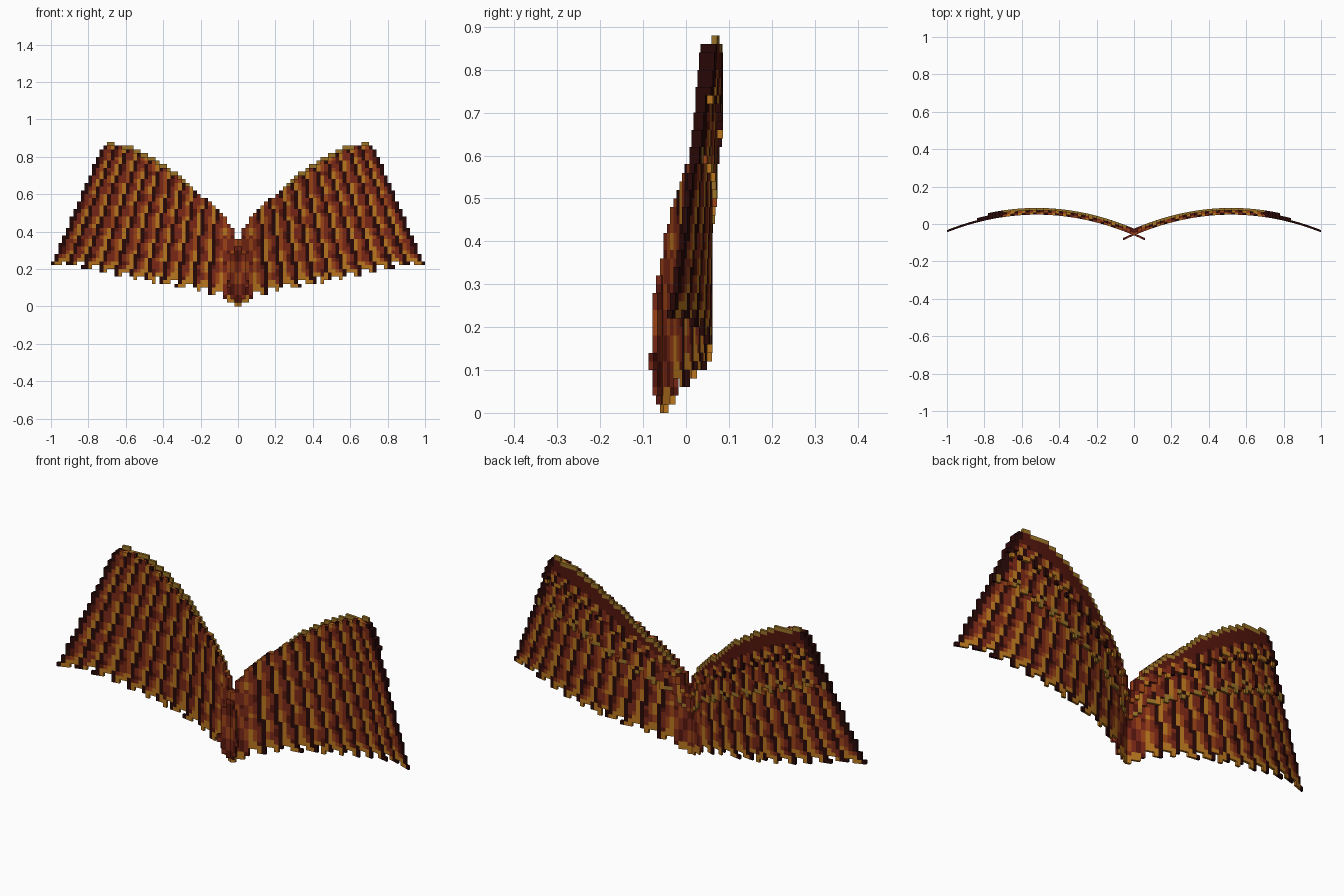
import bpy, bmesh, math, random

if "Cube" in bpy.data.objects:
    bpy.data.objects.remove(bpy.data.objects["Cube"])

random.seed(4)
C = 0.02  # voxel size

# wing outline in front view (x, z)
TOP = [(-.06, .10), (-.05, .14), (-.03, .28), (0, .34), (.012, .35), (.03, .40), (.1, .50),
       (.2, .59), (.3, .67), (.4, .74), (.5, .80), (.6, .845), (.72, .87)]
BOTTOM = [(-.06, .11), (-.05, .10), (-.03, .05), (0, 0), (.03, .015), (.1, .05), (.2, .085),
          (.3, .105), (.45, .13), (.7, .175), (.85, .21), (1, .22)]

# colours as seen, turned into linear values below
COLOURS = {"dark": (.17, .065, .06), "red": (.47, .17, .11), "rust": (.60, .27, .11),
           "gold": (.72, .46, .14), "pale_gold": (.60, .45, .17), "maroon": (.33, .11, .08)}
NAMES = list(COLOURS)
MATS = []
for n, c in COLOURS.items():
    m = bpy.data.materials.new(n)
    m.diffuse_color = (*[v ** 2.2 for v in c], 1)
    m.use_nodes = True
    m.node_tree.nodes["Principled BSDF"].inputs["Base Color"].default_value = m.diffuse_color
    MATS.append(m)


def lerp(pts, x):
    for (a, p), (b, q) in zip(pts, pts[1:]):
        if x <= b:
            return p + (q - p) * max(0, (x - a) / (b - a))
    return pts[-1][1]


def arc(x):
    # front face of the wing in plan
    return 0.05 - 0.41 * (x - 0.52) ** 2


def feather_coords(x, z):
    # s: position across the fan, t: height along the feather (0 tip, 1 root)
    s = x
    for _ in range(12):
        b = lerp(BOTTOM, s)
        h = lerp(TOP, s * .72 if s > .3 else s * (1 - .28 * max(s, 0) / .3)) - b
        t = (z - b) / max(h, .01)
        if x <= 0:
            break
        s = x / (1 - .28 * min(max(t, 0), 1))
    return s, t


PITCH = 1 / 12


def stripe(s, k):
    # colour across one feather: gold shaft, red vane, dark rim
    j = math.floor(s / PITCH)
    f = s / PITCH - j
    if s < .09:
        return ["red", "rust", "red", "maroon"][(math.floor(s / C) + k // 3) % 4]
    if f > .73:
        return "dark"
    if f > .5:
        return "red" if (k // 2 + j) % 3 else "maroon"
    if f > .25:
        return "rust" if (k // 3 + j) % 2 else "red"
    return "gold" if (k // 3 + j) % 4 else "rust"


def build(name, cells, y0, y1):
    # one sheet of voxels following the arc, hidden inner faces left out
    bm = bmesh.new()
    for (i, k), col in cells.items():
        xa, xb, za, zb = i * C, (i + 1) * C, k * C, (k + 1) * C
        v = {}
        for a, x in enumerate((xa, xb)):
            for b, d in enumerate((y0, y1)):
                for c, z in enumerate((za, zb)):
                    v[a, b, c] = (x, arc(x) + d, z)
        quads = [((0, 0, 0), (1, 0, 0), (1, 0, 1), (0, 0, 1)),
                 ((1, 1, 0), (0, 1, 0), (0, 1, 1), (1, 1, 1))]
        if (i - 1, k) not in cells:
            quads.append(((0, 1, 0), (0, 0, 0), (0, 0, 1), (0, 1, 1)))
        if (i + 1, k) not in cells:
            quads.append(((1, 0, 0), (1, 1, 0), (1, 1, 1), (1, 0, 1)))
        if (i, k - 1) not in cells:
            quads.append(((0, 1, 0), (1, 1, 0), (1, 0, 0), (0, 0, 0)))
        if (i, k + 1) not in cells:
            quads.append(((0, 0, 1), (1, 0, 1), (1, 1, 1), (0, 1, 1)))
        for q in quads:
            face = bm.faces.new([bm.verts.new(v[p]) for p in q])
            face.material_index = NAMES.index(col)
    bmesh.ops.remove_doubles(bm, verts=bm.verts, dist=1e-4)
    me = bpy.data.meshes.new(name)
    bm.to_mesh(me)
    bm.free()
    for m in MATS:
        me.materials.append(m)
    ob = bpy.data.objects.new(name, me)
    bpy.context.collection.objects.link(ob)
    mod = ob.modifiers.new("mirror", 'MIRROR')
    mod.use_mirror_merge = False


flight, coverts, shoulder = {}, {}, {}
for i in range(-3, 50):
    for k in range(0, 44):
        x, z = (i + .5) * C, (k + .5) * C
        s, t = feather_coords(x, z)
        if not (0 <= t <= 1 and s <= 1.0):
            continue
        f = s / PITCH % 1
        above = z - lerp(BOTTOM, s)
        notch = .025 if f < .4 and s > .08 else 0  # gap between feather tips
        # long flight feathers with gold tips
        if above >= notch:
            col = stripe(s, k)
            if above < notch + .035 and f < .75 and x > 0:
                col = "gold"
            if s > .97 and above > .07:
                col = "dark"
            flight[i, k] = col
        # middle row of shorter feathers on the back
        cut = .56 + (.04 if f < .4 else 0)
        if x > 0 and t > cut:
            col = stripe(s + .03, k)
            if s > .96:
                col = "dark"
            coverts[i, k] = "pale_gold" if t < cut + .045 and .3 < f < .75 else col
        # shoulder band on the back
        cut = .79 + (.04 if f < .4 else 0)
        if x > 0 and t > cut:
            col = "maroon" if t > .90 else stripe(s, k)
            if s > .96:
                col = "dark"
            shoulder[i, k] = "gold" if t < cut + .03 and .3 < f < .7 else col

# gold rim along the leading edge
for i in range(2, 36):
    ks = [k for (a, k) in shoulder if a == i]
    if ks and i * C < .70:
        k = max(ks) + (1 if i > 12 else 0)
        shoulder[i, min(k, 43 if i in (33, 34) else 42)] = "pale_gold"

build("flight_feathers", flight, 0, .012)
build("covert_feathers", coverts, .012, .023)
build("shoulder_band", shoulder, .023, .036)
